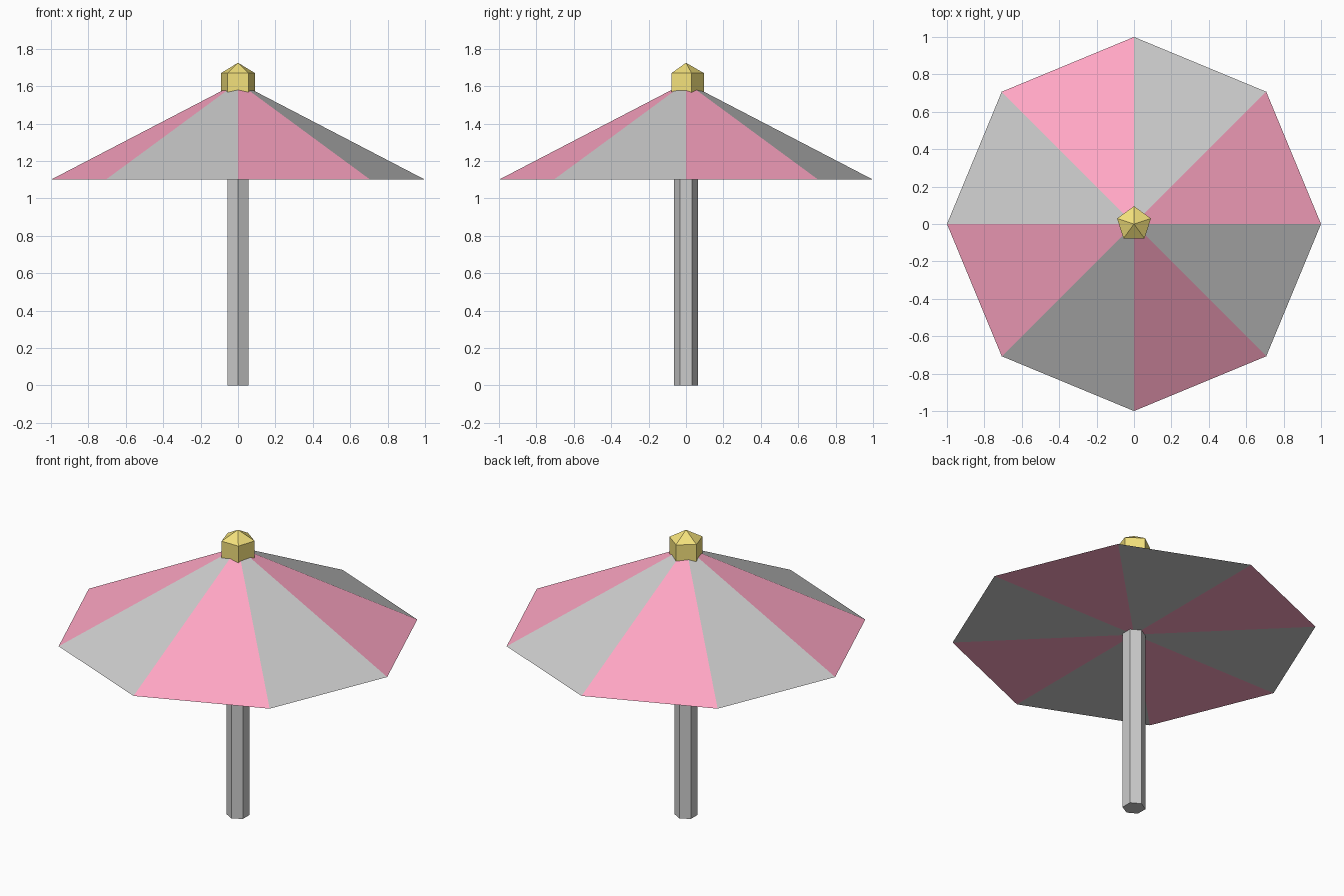
import bpy, bmesh
from math import pi, sin, cos

if "Cube" in bpy.data.objects:
    bpy.data.objects.remove(bpy.data.objects["Cube"])


def material(name, rgb):
    mat = bpy.data.materials.new(name)
    mat.diffuse_color = (*rgb, 1)
    mat.use_nodes = True
    mat.node_tree.nodes["Principled BSDF"].inputs["Base Color"].default_value = mat.diffuse_color
    return mat


def lathe(name, profile, sides, phase=0.0, mats=()):
    """Low-poly revolve of (radius, z) points; materials alternate per sector."""
    bm = bmesh.new()
    rings = []
    for r, z in profile:
        if r == 0:
            rings.append([bm.verts.new((0, 0, z))] * sides)
        else:
            rings.append([bm.verts.new((r * cos(phase + 2 * pi * i / sides),
                                        r * sin(phase + 2 * pi * i / sides), z))
                          for i in range(sides)])
    for low, high in zip(rings, rings[1:]):
        for i in range(sides):
            j = (i + 1) % sides
            corners = dict.fromkeys((low[i], low[j], high[j], high[i]))
            face = bm.faces.new(list(corners))
            face.material_index = i % max(1, len(mats))
    bmesh.ops.recalc_face_normals(bm, faces=bm.faces)
    mesh = bpy.data.meshes.new(name)
    bm.to_mesh(mesh)
    bm.free()
    for mat in mats:
        mesh.materials.append(mat)
    obj = bpy.data.objects.new(name, mesh)
    bpy.context.collection.objects.link(obj)
    return obj


pink = material("pink", (1.0, 0.38, 0.55))
grey = material("grey", (0.8, 0.8, 0.8))
gold = material("gold", (0.9, 0.75, 0.2))

# Hexagonal pole
lathe("pole", [(0, 0), (0.064, 0), (0.064, 1.1), (0, 1.1)], 6, pi / 2)

# Striped eight-sided canopy with a flat closed underside
lathe("canopy", [(0, 1.1), (1, 1.1), (0, 1.62)], 8, 0, (pink, grey))

# Five-sided finial ball, half sunk into the canopy tip
R, ZC = 0.11, 1.615
ball = [(0, ZC - R)] + [(R * sin(pi / 3), ZC + s * R / 2) for s in (-1, 1)] + [(0, ZC + R)]
lathe("finial", ball, 5, pi / 2, (gold,))
